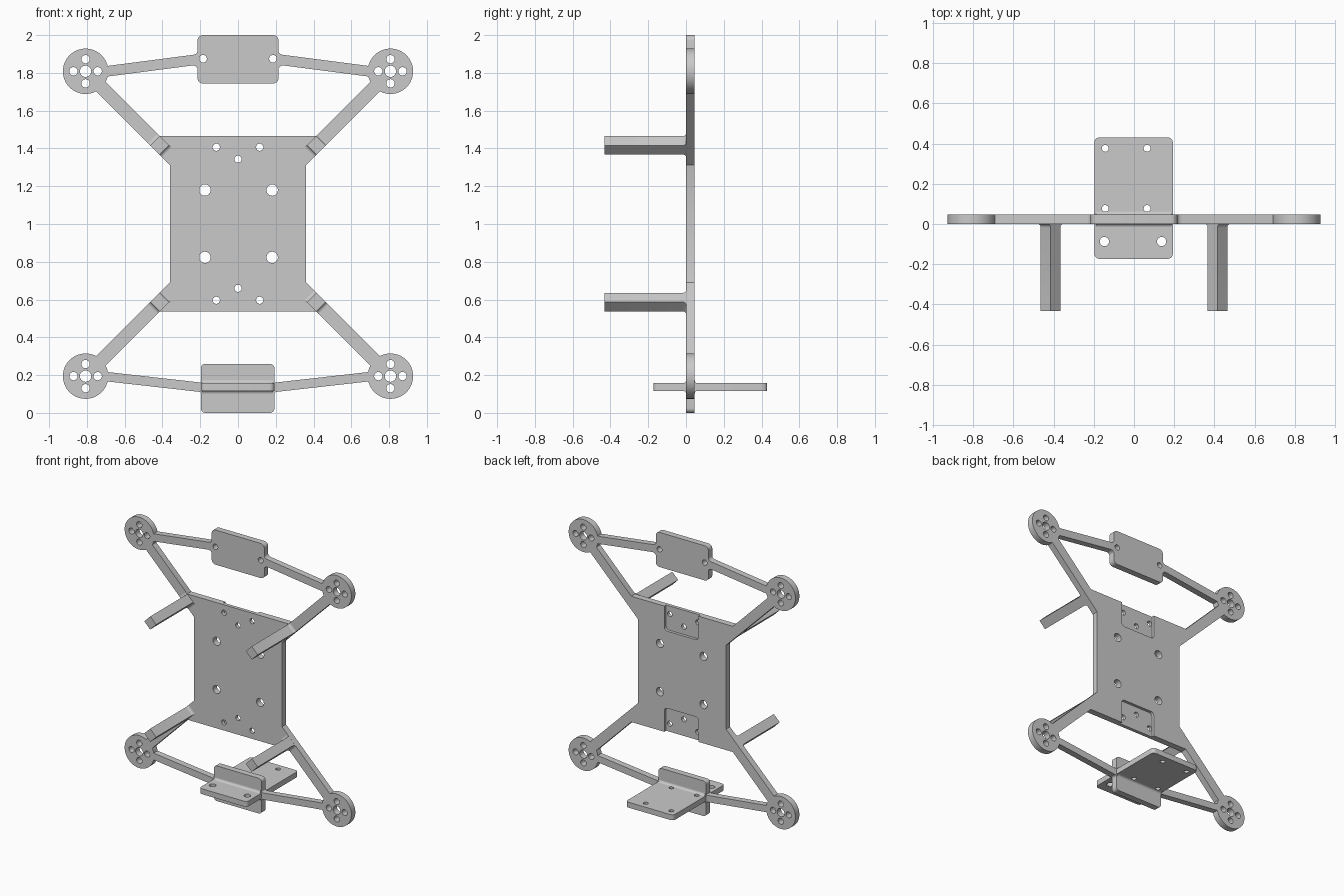
import bpy, bmesh
from math import pi, cos, sin, atan2, radians

if "Cube" in bpy.data.objects:
    bpy.data.objects.remove(bpy.data.objects["Cube"])

grey = bpy.data.materials.new("light grey")
grey.use_nodes = True
grey.diffuse_color = (0.59, 0.59, 0.59, 1)
grey.node_tree.nodes["Principled BSDF"].inputs["Base Color"].default_value = grey.diffuse_color

T = 0.046      # sheet thickness
MID = 1.0015   # height of the mirror line between upper and lower half
AXES = {"XZ": lambda u, v, w: (u, w, v),
        "XY": lambda u, v, w: (u, v, w),
        "YZ": lambda u, v, w: (w, u, v)}


def arc(cx, cy, r, start, end, n=6):
    angles = [radians(start + (end - start) * i / n) for i in range(n + 1)]
    return [(cx + r * cos(a), cy + r * sin(a)) for a in angles]


def circle(cx, cy, r, n=32):
    return arc(cx, cy, r, 0, 360, n)[:-1]


def rounded(x0, y0, x1, y1, r):
    return (arc(x1 - r, y1 - r, r, 0, 90) + arc(x0 + r, y1 - r, r, 90, 180)
            + arc(x0 + r, y0 + r, r, 180, 270) + arc(x1 - r, y0 + r, r, 270, 360))


def prisms(name, outlines, low, high, plane="XZ"):
    """Extrude closed outlines from low to high across the plane."""
    bm = bmesh.new()
    for outline in outlines:
        ends = [[bm.verts.new(AXES[plane](u, v, w)) for u, v in outline] for w in (low, high)]
        bm.faces.new(ends[0])
        bm.faces.new(ends[1][::-1])
        for i in range(len(outline)):
            bm.faces.new((ends[0][i - 1], ends[0][i], ends[1][i], ends[1][i - 1]))
    bmesh.ops.recalc_face_normals(bm, faces=bm.faces)
    mesh = bpy.data.meshes.new(name)
    bm.to_mesh(mesh)
    bm.free()
    mesh.materials.append(grey)
    obj = bpy.data.objects.new(name, mesh)
    bpy.context.collection.objects.link(obj)
    return obj


def cut(obj, outlines, low, high, plane="XZ"):
    """Subtract extruded outlines and bake the result."""
    cutter = prisms("cutter", outlines, low, high, plane)
    cutter.hide_render = True
    mod = obj.modifiers.new("cut", "BOOLEAN")
    mod.operation, mod.solver, mod.object = "DIFFERENCE", "EXACT", cutter
    graph = bpy.context.evaluated_depsgraph_get()
    baked = bpy.data.meshes.new_from_object(obj.evaluated_get(graph))
    obj.modifiers.clear()
    obj.data = baked
    bpy.data.objects.remove(cutter)


def strut(name, side, x0, z0, x1, z1, h, flare):
    """Thin bar from a plate edge to a motor pad, flared at the plate."""
    slope = (z1 - z0) / (x1 - x0)
    zf = z0 + slope * flare
    top = arc(x0 + flare, zf + h + flare, flare, 180, 270)
    bottom = arc(x0 + flare, zf - h - flare, flare, 90, 180)
    pts = top + [(x1, z1 + h), (x1, z1 - h)] + bottom
    return prisms(name, [[(side * x, z) for x, z in pts]], 0, T)


# Centre plate with back recesses and mounting holes
corner = [(0.36, 0.31), (0.415, 0.4645)]
ring = corner + [(-x, z) for x, z in corner[::-1]]
ring += [(-x, -z) for x, z in ring]
plate = prisms("centre_plate", [[(x, MID + z) for x, z in ring]], 0, T)
recess = rounded(-0.135, 0.285, 0.145, 0.6, 0.025)
cut(plate, [[(x, MID + s * z) for x, z in recess] for s in (1, -1)], 0.025, 0.2)
holes = []
for s in (1, -1):
    holes.append(circle(0, MID + s * 0.342, 0.019))
    for side in (1, -1):
        holes.append(circle(side * 0.115, MID + s * 0.405, 0.019))
        holes.append(circle(0.003 + side * 0.178, MID + s * 0.178, 0.03))
cut(plate, holes, -0.2, 0.2)

# Four corners: motor pad, diagonal arm and standing post
for sz, level in ((1, "upper"), (-1, "lower")):
    for sx, hand in ((1, "left"), (-1, "right")):
        tag = f"{level}_{hand}"
        cx, cz = sx * 0.807, MID + sz * 0.807
        pad = prisms("motor_pad_" + tag, [circle(cx, cz, 0.12, 64)], 0, T)
        pad_holes = [circle(cx, cz, 0.03)]
        pad_holes += [circle(cx + 0.064 * cos(k * pi / 2), cz + 0.064 * sin(k * pi / 2), 0.022)
                      for k in range(4)]
        cut(pad, pad_holes, -0.2, 0.2)

        arm = corner[::-1] + [(0.755, 0.704), (0.704, 0.755)]
        prisms("arm_" + tag, [[(sx * x, MID + sz * z) for x, z in arm]], 0, T)

        # Post profile, with small fillets where it meets the arm
        f, w = 0.018, 0.034
        side = [(w, -0.432)] + arc(w + f, -f, f, 180, 90, 4) + [(w + f, 0.004)]
        profile = side + [(-x, y) for x, y in side[::-1]]
        post = prisms("post_" + tag, [profile], -0.035, 0.035, "XY")
        post.location = (sx * 0.415, 0, MID + sz * 0.415)
        post.rotation_euler.y = -atan2(sz, sx)

# Upper bracket plate and its struts
upper = prisms("upper_bracket", [rounded(-0.215, 1.744, 0.215, 2.0, 0.03)], 0, T)
cut(upper, [circle(s * 0.185, 1.875, 0.02) for s in (1, -1)], -0.2, 0.2)

# Lower bracket: upright plate crossed by a level shelf
prisms("lower_bracket", [rounded(-0.197, 0, 0.193, 0.26, 0.025)], 0, T)
shelf = prisms("shelf", [rounded(-0.197, -0.173, 0.193, 0.43, 0.025)], 0.117, 0.157, "XY")
shelf_holes = [circle(x, -0.087, 0.023) for x in (-0.147, 0.137)]
shelf_holes += [circle(x, y, 0.017) for x in (-0.143, 0.065) for y in (0.077, 0.376)]
cut(shelf, shelf_holes, 0, 0.4, "XY")

# Fillets along the crossing of shelf and upright
r = 0.016
for y, sy, front in ((0, -1, "front"), (T, 1, "back")):
    for z, sz, level in ((0.157, 1, "top"), (0.117, -1, "bottom")):
        curve = [(0, 0)] + arc(r, r, r, 180, 270, 5)
        prisms(f"shelf_fillet_{front}_{level}",
               [[(y + sy * u, z + sz * v) for u, v in curve]], -0.19, 0.186, "YZ")

for s, hand in ((1, "left"), (-1, "right")):
    strut("upper_strut_" + hand, s, 0.212, 1.871, 0.697, 1.808, 0.028, 0.028)
    strut("lower_strut_" + hand, s, 0.192, 0.135, 0.697, 0.192, 0.025, 0.012)

# Smooth the round walls, keep the edges sharp
bpy.ops.object.select_all(action="DESELECT")
for obj in bpy.context.collection.objects:
    if obj.type == "MESH" and grey.name in obj.data.materials:
        obj.select_set(True)
        bpy.context.view_layer.objects.active = obj
bpy.ops.object.shade_smooth_by_angle(angle=radians(30))
